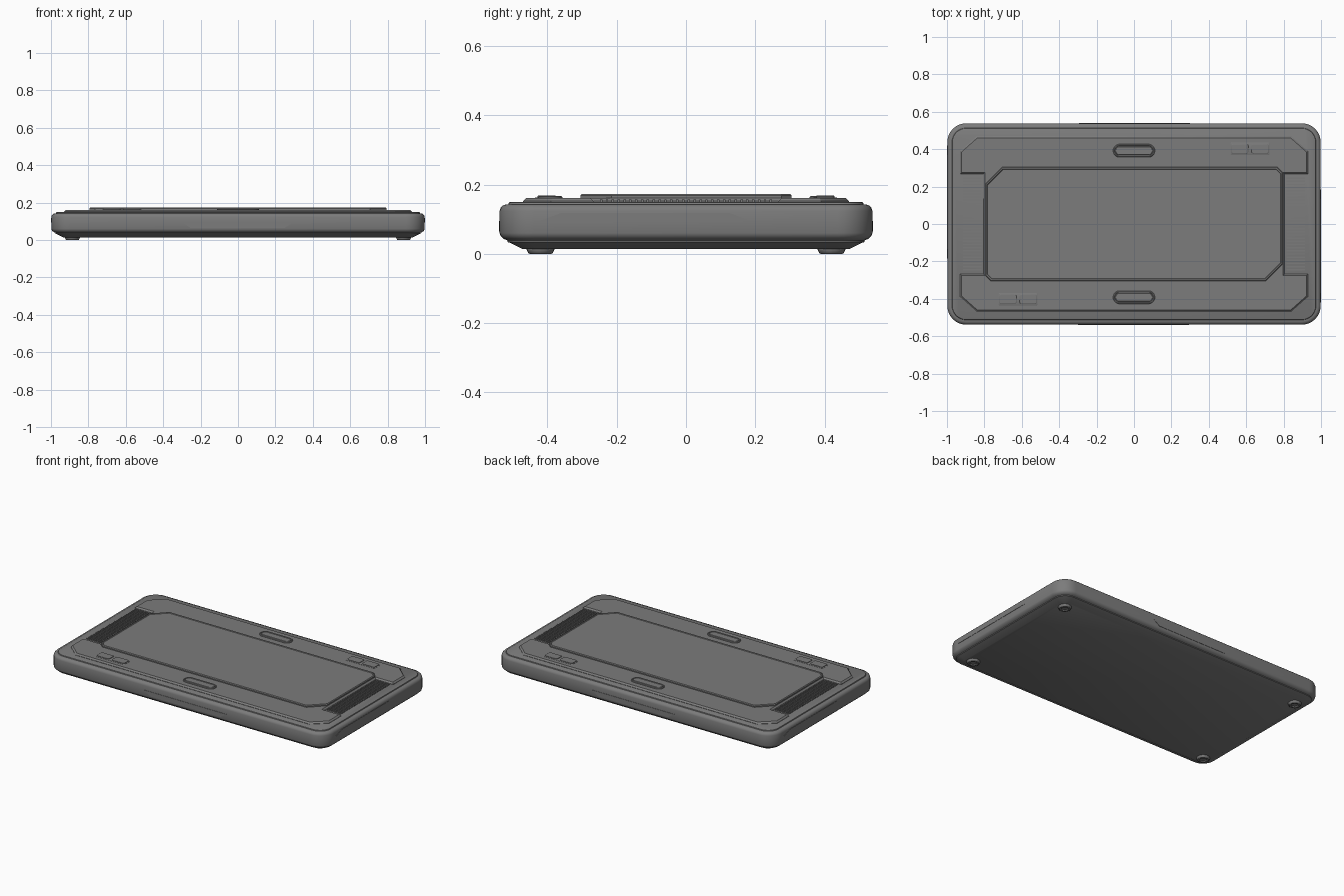
import bpy, bmesh, math
from mathutils import Matrix, Vector

cube = bpy.data.objects.get("Cube")
if cube:
    bpy.data.objects.remove(cube, do_unlink=True)

GREY = (0.2, 0.2, 0.2, 1)
mat = bpy.data.materials.new("mid_grey")
mat.use_nodes = True
mat.diffuse_color = GREY
mat.node_tree.nodes["Principled BSDF"].inputs["Base Color"].default_value = GREY
parts = []


def finish(name, bm):
    bmesh.ops.recalc_face_normals(bm, faces=bm.faces)
    mesh = bpy.data.meshes.new(name)
    bm.to_mesh(mesh)
    bm.free()
    mesh.materials.append(mat)
    obj = bpy.data.objects.new(name, mesh)
    bpy.context.collection.objects.link(obj)
    parts.append(obj)
    return obj


def outline(hx, hy, radii, segs, inset=0):
    """Rectangle with one radius per corner; a single segment gives a chamfer."""
    hx, hy, pts = hx - inset, hy - inset, []
    signs = [(1, 1), (-1, 1), (-1, -1), (1, -1)]
    for i, (sx, sy) in enumerate(signs):
        r = max(radii[i] - inset * (1 if segs > 1 else 0.586), 0.002)
        for k in range(segs + 1):
            a = math.pi / 2 * (i + k / segs)
            pts.append((sx * (hx - r) + r * math.cos(a), sy * (hy - r) + r * math.sin(a)))
    return pts


def loft(name, hx, hy, radii, segs, profile, at=(0, 0)):
    """Stack of outlines following a profile of (inset, height), capped at both ends."""
    bm = bmesh.new()
    rings = [[bm.verts.new((x + at[0], y + at[1], z)) for x, y in outline(hx, hy, radii, segs, d)]
             for d, z in profile]
    n = len(rings[0])
    for low, high in zip(rings, rings[1:]):
        for i in range(n):
            j = (i + 1) % n
            bm.faces.new((low[i], low[j], high[j], high[i]))
    bm.faces.new(rings[0][::-1])
    bm.faces.new(rings[-1])
    return finish(name, bm)


def prism(name, pts, height, bevel=0, matrix=Matrix()):
    """Extruded polygon with an optional bevel round its top."""
    bm = bmesh.new()
    face = bm.faces.new([bm.verts.new((x, y, 0)) for x, y in pts])
    top = bmesh.ops.extrude_face_region(bm, geom=[face])["geom"]
    bmesh.ops.translate(bm, vec=(0, 0, height), verts=[v for v in top if isinstance(v, bmesh.types.BMVert)])
    if bevel:
        edges = [e for e in bm.edges if all(v.co.z > height / 2 for v in e.verts)]
        bmesh.ops.bevel(bm, geom=edges, offset=bevel, segments=1, affect='EDGES')
    bm.transform(matrix)
    return finish(name, bm)


# Body shell: chamfered underside, rounded walls, stepped top
loft("body", 0.998, 0.538, [0.1] * 4, 8, [
    (0.065, 0.014), (0.03, 0.032), (0.022, 0.034), (0.022, 0.039), (0.012, 0.043),
    (0.003, 0.051), (0, 0.06), (0, 0.124), (0.003, 0.133), (0.01, 0.14), (0.02, 0.143),
    (0.025, 0.143), (0.027, 0.148), (0.031, 0.15)])

# Raised deck with chamfered corners and a notch at each end
half = [(0.84, -0.47), (0.93, -0.39), (0.93, -0.267), (0.805, -0.267),
        (0.805, 0.267), (0.93, 0.267), (0.93, 0.39), (0.84, 0.47)]
prism("deck", half + [(-x, -y) for x, y in half], 0.02, 0.009, Matrix.Translation((0, 0, 0.141)))

# Centre panel: two large chamfers, two small, with a fine raised border
loft("centre_panel", 0.795, 0.305, [0.03, 0.09, 0.03, 0.09], 1, [
    (0, 0.145), (0, 0.168), (0.004, 0.173), (0.01, 0.173), (0.013, 0.17)])

for side, label in ((1, "left"), (-1, "right")):
    spin = Matrix.Rotation(0 if side == 1 else math.pi, 4, 'Z')

    # Vent fins in the end notch
    bm = bmesh.new()
    count = 30
    for i in range(count):
        y = -0.245 + 0.49 * i / (count - 1)
        size = Matrix.Diagonal((0.1, 0.007, 0.014, 1))
        bmesh.ops.create_cube(bm, size=1, matrix=spin @ Matrix.Translation((0.865, y, 0.15)) @ size)
    finish(label + "_vent_fins", bm)

    # Long pill button with a rim
    loft(label + "_pill_button", 0.112, 0.035, [0.035] * 4, 8, [
        (0, 0.155), (0, 0.164), (0.003, 0.167), (0.008, 0.167), (0.01, 0.163),
        (0.012, 0.163), (0.014, 0.166)], (0, side * 0.392))

    # Pair of small keys in a shallow frame
    loft(label + "_key_frame", 0.105, 0.034, [0.008] * 4, 3, [
        (0, 0.155), (0, 0.162), (0.002, 0.163)], (side * 0.62, side * 0.402))
    for k in (-1, 1):
        loft(label + "_key", 0.045, 0.027, [0.01] * 4, 3, [
            (0, 0.158), (0, 0.166), (0.003, 0.168)], (side * 0.62 + k * 0.054, side * 0.402))

    # Thin plates on the long and short walls
    upright = Matrix.Rotation(math.pi / 2, 4, 'X')
    long_wall = spin @ Matrix.Translation((0, -0.535, 0)) @ upright
    prism(label + "_long_wall_plate", [(-0.3, 0.095), (-0.255, 0.065), (0.25, 0.065), (0.295, 0.095)],
          0.005, 0, long_wall)
    short_wall = spin @ Matrix.Translation((0.995, 0, 0)) @ Matrix.Rotation(math.pi / 2, 4, 'Z') @ upright
    prism(label + "_short_wall_plate", [(-0.42, 0.095), (0.185, 0.095), (0.125, 0.118), (-0.36, 0.118)],
          0.005, 0, short_wall)

    # Feet with hollow centres
    for k in (-1, 1):
        loft(label + "_foot", 0.04, 0.04, [0.04] * 4, 6, [
            (0, 0.02), (0, 0.012), (0.005, 0.002), (0.008, 0), (0.018, 0), (0.021, 0.006)],
            (side * 0.885, k * 0.42))

# Smooth shading with crisp edges
bpy.ops.object.select_all(action='DESELECT')
for obj in parts:
    obj.select_set(True)
bpy.context.view_layer.objects.active = parts[0]
bpy.ops.object.shade_smooth_by_angle(angle=math.radians(30))
